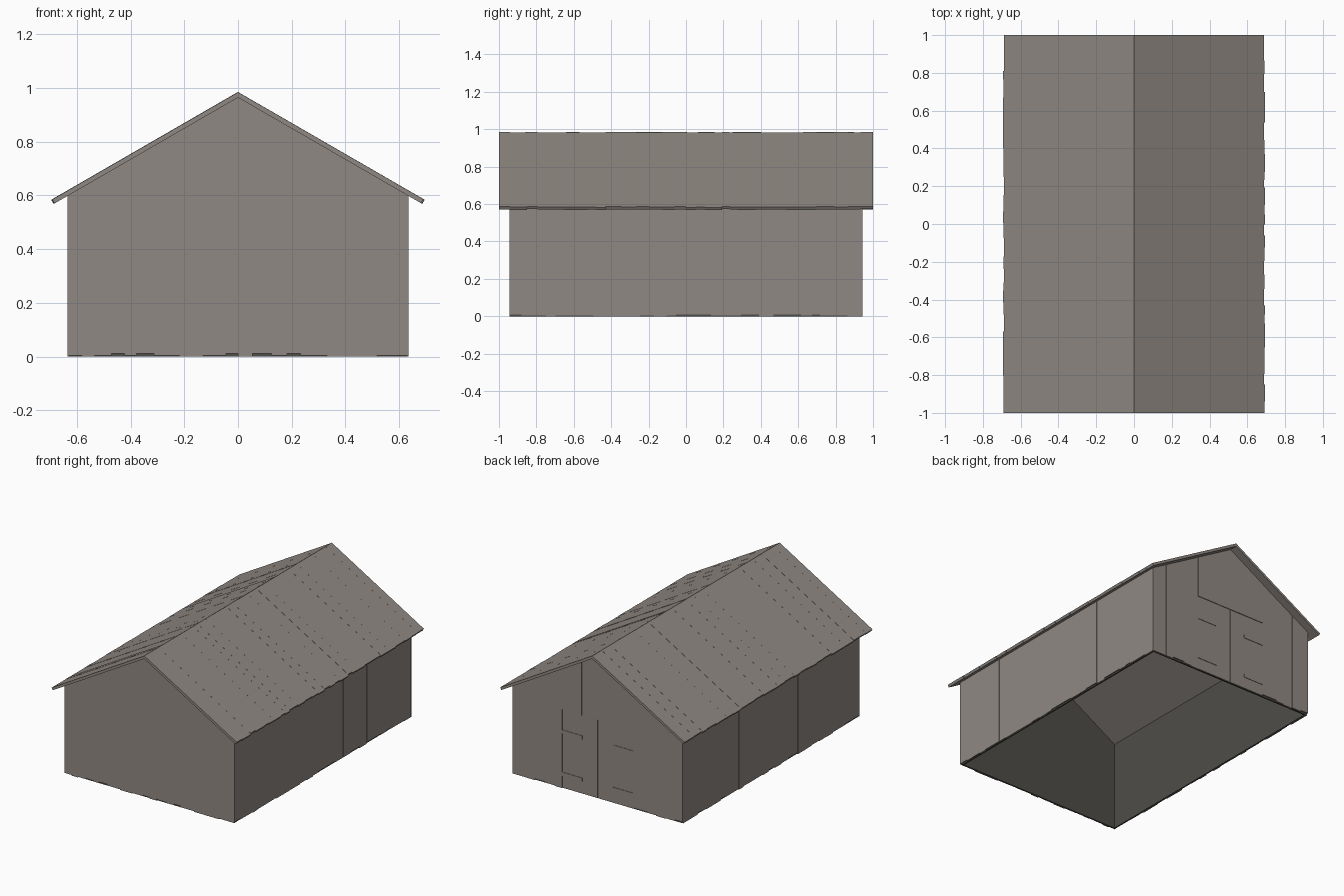
import bpy, bmesh, random
from mathutils import Vector

random.seed(4)
cube = bpy.data.objects.get("Cube")
if cube:
    bpy.data.objects.remove(cube)

HALF_W, HALF_L = 0.635, 0.945      # outer faces of the walls
RIDGE, EAVE_X, EAVE_Z = 0.985, 0.693, 0.585
SLOPE = (RIDGE - EAVE_Z) / EAVE_X
ROOF_T, BOARD, LINING = 0.021, 0.008, 0.01
DOOR_W, DOOR_H = 0.265, 0.53


def material(name, color):
    m = bpy.data.materials.new(name)
    m.use_nodes = True
    m.diffuse_color = (*color, 1)
    bsdf = m.node_tree.nodes["Principled BSDF"]
    bsdf.inputs["Base Color"].default_value = (*color, 1)
    bsdf.inputs["Roughness"].default_value = 0.9
    return m


wood = material("weathered wood", (0.28, 0.25, 0.227))
dark = material("dark inner wood", (0.076, 0.074, 0.065))


def prism(bm, ring, push):
    """Extrude a planar ring of points by a vector."""
    push = Vector(push)
    a = [bm.verts.new(Vector(p)) for p in ring]
    b = [bm.verts.new(Vector(p) + push) for p in ring]
    bm.faces.new(a)
    bm.faces.new(b[::-1])
    n = len(ring)
    for i in range(n):
        bm.faces.new((a[i], b[i], b[(i + 1) % n], a[(i + 1) % n]))


def box(bm, lo, hi):
    (x0, y0, z0), (x1, y1, z1) = lo, hi
    prism(bm, [(x0, y0, z0), (x1, y0, z0), (x1, y1, z0), (x0, y1, z0)], (0, 0, z1 - z0))


def finish(bm, name, mat):
    bmesh.ops.recalc_face_normals(bm, faces=bm.faces)
    mesh = bpy.data.meshes.new(name)
    bm.to_mesh(mesh)
    bm.free()
    mesh.materials.append(mat)
    ob = bpy.data.objects.new(name, mesh)
    bpy.context.scene.collection.objects.link(ob)


def cuts(lo, hi, fixed=()):
    """Board edges of random width, always breaking at the fixed places."""
    stops = [lo, *fixed, hi]
    out = []
    for a, b in zip(stops, stops[1:]):
        out.append(a)
        while b - out[-1] > 0.13:
            out.append(out[-1] + random.uniform(0.04, 0.1))
    out.append(hi)
    return list(zip(out, out[1:]))


def under_roof(x):
    return RIDGE - ROOF_T - SLOPE * abs(x) + 0.003


# Board cladding on the gable ends, the back one leaving a doorway
for name, side in (("front_boards", -1), ("back_boards", 1)):
    bm = bmesh.new()
    fixed = (0,) if side < 0 else (-DOOR_W, 0, DOOR_W)
    for a, b in cuts(-HALF_W, HALF_W, fixed):
        z = random.choice((0, 0.004, 0.012))
        if side > 0 and abs(a + b) / 2 < DOOR_W:
            z = DOOR_H
        y = side * (HALF_L - random.uniform(0, 0.002))
        inner = side * (HALF_L - BOARD)
        prism(bm, [(a, y, z), (b, y, z), (b, y, under_roof(b)), (a, y, under_roof(a))],
              (0, inner - y, 0))
    finish(bm, name, wood)

# Board cladding on the long walls
for name, side in (("left_boards", 1), ("right_boards", -1)):
    bm = bmesh.new()
    for a, b in cuts(BOARD - HALF_L, HALF_L - BOARD):
        x = HALF_W - random.uniform(0, 0.002)
        xs = sorted((side * x, side * (HALF_W - BOARD)))
        box(bm, (xs[0], a, random.choice((0, 0.004, 0.01))), (xs[1], b, under_roof(HALF_W)))
    finish(bm, name, wood)

# Dark lining inside the walls
bm = bmesh.new()
w, l = HALF_W - BOARD, HALF_L - BOARD
for s in (-1, 1):
    y = s * l
    prism(bm, [(-w, y, 0), (w, y, 0), (w, y, under_roof(w)), (0, y, under_roof(0)),
               (-w, y, under_roof(w))], (0, -s * LINING, 0))
    xs = sorted((s * w, s * (w - LINING)))
    box(bm, (xs[0], LINING - l, 0), (xs[1], l - LINING, under_roof(w)))
finish(bm, "wall_lining", dark)

# Roof boards running from ridge to eave
for name, side in (("left_roof", 1), ("right_roof", -1)):
    bm = bmesh.new()
    for a, b in cuts(-1, 1):
        x = EAVE_X - random.uniform(-0.002, 0.006)
        drop = random.uniform(0, 0.002)
        top, low = RIDGE - drop, RIDGE - ROOF_T
        xi = x - 0.009
        prism(bm, [(0, a, top), (side * x, a, top - SLOPE * x),
                   (side * xi, a, low - SLOPE * xi), (0, a, low)], (0, b - a, 0))
    finish(bm, name, wood)

# Double door set into the back wall, with hinge straps
for name, s in (("left_door", 1), ("right_door", -1)):
    bm = bmesh.new()
    xs = sorted((s * 0.002, s * DOOR_W))
    box(bm, (xs[0], l, 0.004), (xs[1], l + 0.003, DOOR_H))
    finish(bm, name, wood)
    bm = bmesh.new()
    xs = sorted((s * (DOOR_W - 0.15), s * DOOR_W))
    for z in (0.095, 0.38):
        box(bm, (xs[0], l + 0.003, z - 0.012), (xs[1], l + 0.006, z + 0.012))
    finish(bm, name + "_hinges", wood)
